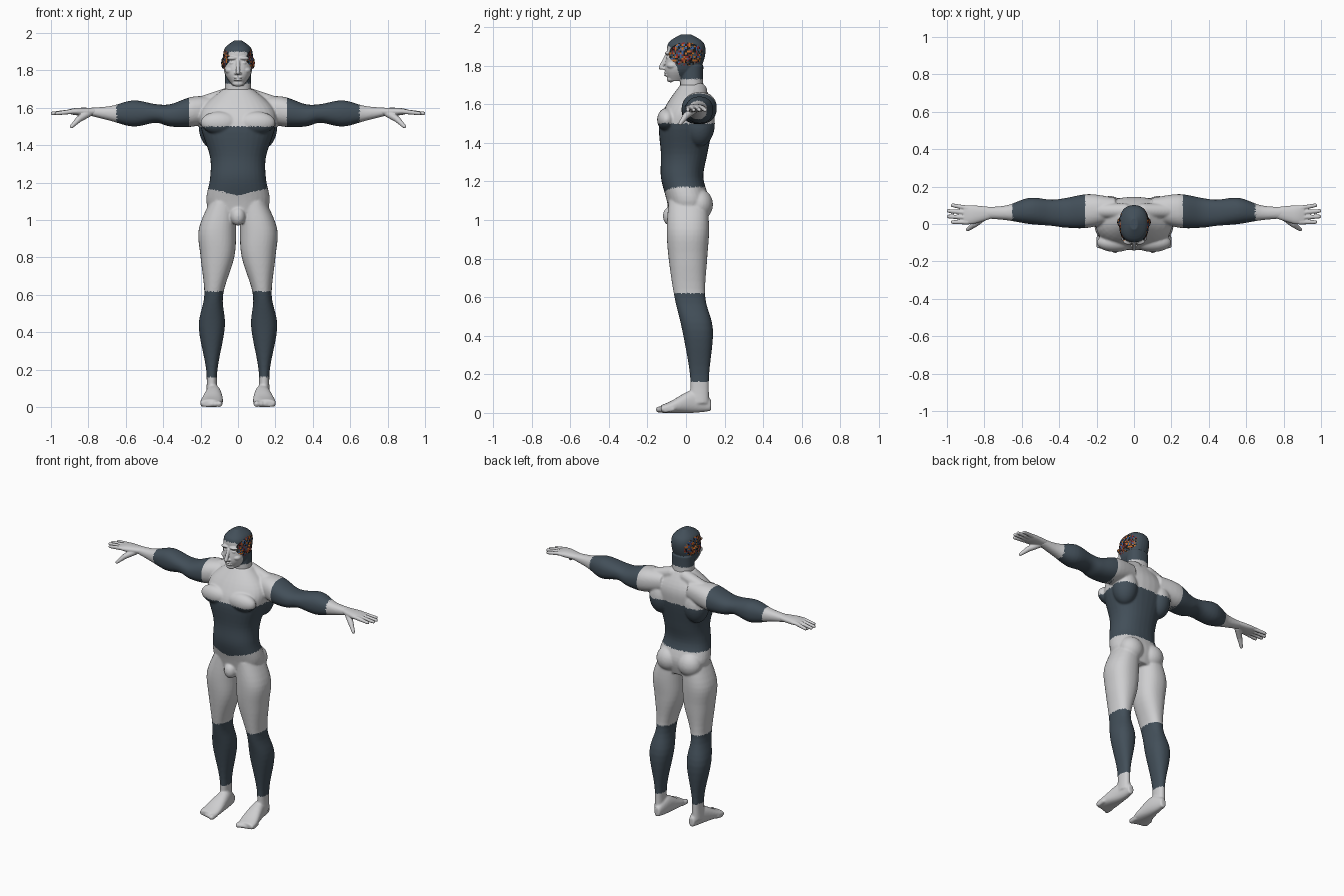
import bpy, bmesh, math, random
from mathutils import Vector, Matrix

random.seed(4)
if "Cube" in bpy.data.objects:
    bpy.data.objects.remove(bpy.data.objects["Cube"])


def material(name, *rgb):
    mat = bpy.data.materials.new(name)
    mat.use_nodes = True
    mat.diffuse_color = (*rgb, 1)
    mat.node_tree.nodes["Principled BSDF"].inputs["Base Color"].default_value = (*rgb, 1)
    return mat


MATS = [material("light_grey", .62, .62, .63),
        material("dark_slate", .055, .078, .1),
        material("black", .01, .01, .01),
        material("orange", .55, .14, .02),
        material("blue", .04, .12, .35),
        material("dark_red", .25, .02, .02)]
LIGHT, DARK, BLACK, ORANGE, BLUE, RED = range(len(MATS))
AXES = {"x": (0, 1, 2), "y": (1, 0, 2), "z": (2, 0, 1)}


def mix(start, end, t):
    return start + (end - start) * t


def smooth_rows(rows, steps=5):
    """Bezier interpolation through the section rows."""
    rows = [Vector(r) for r in rows]
    out = []
    for i, (start, end) in enumerate(zip(rows, rows[1:])):
        before, after = rows[max(i - 1, 0)], rows[min(i + 2, len(rows) - 1)]
        handles = [start, start + (end - before) / 6, end - (after - start) / 6, end]
        for k in range(steps):
            points = handles
            while len(points) > 1:
                points = [mix(p, q, k / steps) for p, q in zip(points, points[1:])]
            out.append(points[0])
    return out + rows[-1:]


def rounded(value, power=.88):
    """Swell a circle coordinate slightly towards a rounded square."""
    return math.copysign(abs(value) ** power, value)


def loft(bm, axis, rows, side=1, count=32):
    """Skin oval sections (position, two centre values, two radii) along an axis."""
    along, across, up = AXES[axis]
    rings = []
    for position, center_a, center_b, radius_a, radius_b in smooth_rows(rows):
        ring = []
        for k in range(count):
            angle = math.tau * k / count
            co = Vector((0, 0, 0))
            co[along] = position
            co[across] = center_a + radius_a * rounded(math.cos(angle))
            co[up] = center_b + radius_b * rounded(math.sin(angle))
            co.x *= side
            ring.append(bm.verts.new(co))
        rings.append(ring)
    for low, high in zip(rings, rings[1:]):
        for k in range(count):
            j = (k + 1) % count
            bm.faces.new((low[k], low[j], high[j], high[k]))
    bm.faces.new(rings[0])
    bm.faces.new(rings[-1])


def blob(bm, center, radii):
    matrix = Matrix.Translation(center) @ Matrix.Diagonal((*radii, 1))
    bmesh.ops.create_uvsphere(bm, u_segments=24, v_segments=16, radius=1, matrix=matrix)


def pair(bm, center, radii):
    """The same blob on the left and on the right."""
    for side in (1, -1):
        blob(bm, (side * center[0], *center[1:]), radii)


def rod(bm, points, radii, side=1):
    """Tapered round rod through points, with round joints."""
    points = [Vector((side * x, y, z)) for x, y, z in points]
    for point, radius in zip(points, radii):
        blob(bm, point, (radius, radius, radius))
    for start, end, wide, thin in zip(points, points[1:], radii, radii[1:]):
        turn = (end - start).to_track_quat("Z", "Y").to_matrix().to_4x4()
        bmesh.ops.create_cone(bm, cap_ends=True, segments=20, radius1=wide, radius2=thin,
                              depth=(end - start).length,
                              matrix=Matrix.Translation(mix(start, end, .5)) @ turn)


def finish(bm, name, voxel, softness, rule):
    """Fuse the forms into one skin, soften it and colour its faces by rule."""
    bmesh.ops.recalc_face_normals(bm, faces=bm.faces)
    mesh = bpy.data.meshes.new(name)
    bm.to_mesh(mesh)
    bm.free()
    ob = bpy.data.objects.new(name, mesh)
    bpy.context.collection.objects.link(ob)
    bpy.context.view_layer.objects.active = ob
    fuse = ob.modifiers.new("fuse", "REMESH")
    fuse.mode, fuse.voxel_size = "VOXEL", voxel
    soften = ob.modifiers.new("soften", "SMOOTH")
    soften.factor, soften.iterations = .5, softness
    for modifier in ("fuse", "soften"):
        bpy.ops.object.modifier_apply(modifier=modifier)
    for mat in MATS:
        ob.data.materials.append(mat)
    for face in ob.data.polygons:
        face.use_smooth = True
        face.material_index = rule(face.center)


def ragged(value):
    """Shift a colour border a little so that its edge is uneven."""
    return value + random.uniform(-.004, .004)


def body_rule(co):
    x, z = abs(co.x), ragged(co.z)
    if x > .26:
        return DARK if ragged(x) < .65 else LIGHT
    dip = max(0, .04 - x / 4) if co.y < 0 else 0
    return DARK if 1.17 - dip < z < 1.5 or .16 < z < .62 else LIGHT


patches = {}


def head_rule(co):
    if abs(co.x) > .045 and math.hypot(co.y / .09, (co.z - 1.86) / .06) < 1:
        cell = tuple(round(value / .009) for value in co)
        if cell not in patches:
            patches[cell] = random.choice((BLACK, BLACK, BLACK, DARK, DARK,
                                           ORANGE, ORANGE, BLUE, RED))
        return patches[cell]
    z = ragged(co.z)
    behind_temple = co.y > -.03 - (z - 1.74) / 3
    return DARK if z > 1.9 or (z > 1.73 and behind_temple) else LIGHT


# Torso with chest, back and seat muscles
bm = bmesh.new()
loft(bm, "z", [(1, 0, .01, .13, .09), (1.1, 0, .01, .17, .11), (1.22, 0, -.02, .15, .11),
               (1.34, 0, -.01, .15, .12), (1.5, 0, 0, .2, .14), (1.6, 0, .02, .19, .12),
               (1.7, 0, .03, .08, .06)])
pair(bm, (.1, -.1, 1.52), (.1, .05, .06))
pair(bm, (.13, .07, 1.5), (.08, .08, .12))
pair(bm, (.08, .07, 1.08), (.08, .07, .08))
blob(bm, (0, -.08, 1.02), (.04, .04, .05))

# Legs, feet, arms and shoulder slopes
leg = [(1.1, .08, .01, .07, .1), (.95, .11, .01, .1, .11), (.8, .11, .01, .09, .1),
       (.6, .13, .02, .05, .08), (.43, .14, .06, .07, .08), (.2, .14, .07, .03, .05),
       (.05, .14, .07, .03, .05)]
foot = [(.13, .13, .04, .02, .03), (.04, .13, .06, .04, .06), (-.08, .14, .03, .06, .03),
        (-.13, .15, .02, .05, .02)]
arm = [(.1, .08, 1.6, .06, .06), (.24, .07, 1.58, .09, .08), (.36, .06, 1.56, .08, .06),
       (.44, .06, 1.57, .07, .05), (.56, .07, 1.57, .07, .07), (.68, .06, 1.57, .04, .04),
       (.8, .06, 1.58, .03, .02)]
for side in (1, -1):
    loft(bm, "z", leg, side)
    loft(bm, "y", foot, side)
    loft(bm, "x", arm, side)
    rod(bm, [(.05, .07, 1.67), (.2, .07, 1.62)], [.04, .04], side)
    for toe in range(5):
        x, y, radius = .1 + toe * .022, -.14 + toe * .008, .017 - toe * .001
        rod(bm, [(x, y + .04, .02), (x, y, radius)], [radius, radius], side)
finish(bm, "body", .006, 6, body_rule)

# Hands: palm, four fingers and a lowered thumb
palm = [(.76, .06, 1.58, .03, .02), (.86, .05, 1.58, .05, .02), (.91, .05, 1.58, .05, .01)]
for side, name in ((1, "left_hand"), (-1, "right_hand")):
    bm = bmesh.new()
    loft(bm, "x", palm, side)
    for finger in range(4):
        tip = .995 - (finger - 1.5) ** 2 / 90
        rod(bm, [(.89, .01 + finger * .025, 1.58), (tip, .01 + finger * .03, 1.57)],
            [.013, .01], side)
    rod(bm, [(.8, .04, 1.57), (.85, 0, 1.54), (.89, -.03, 1.5)], [.02, .017, .01], side)
    finish(bm, name, .004, 3, lambda co: LIGHT)

# Head and neck
bm = bmesh.new()
loft(bm, "z", [(1.72, 0, -.05, .03, .04), (1.78, 0, -.02, .07, .09), (1.86, 0, 0, .08, .1),
               (1.92, 0, 0, .07, .09), (1.96, 0, 0, .02, .03)])
loft(bm, "z", [(1.6, 0, .04, .08, .07), (1.7, 0, .03, .07, .06), (1.8, 0, .03, .07, .06)])
face_pairs = {"brow": ((.03, -.09, 1.865), (.03, .02, .01)),
              "eye": ((.03, -.085, 1.84), (.017, .017, .01)),
              "cheek": ((.04, -.07, 1.8), (.03, .03, .02)),
              "ear": ((.08, .01, 1.84), (.01, .02, .03)),
              "nostril": ((.01, -.11, 1.785), (.01, .015, .008))}
for center, radii in face_pairs.values():
    pair(bm, center, radii)
rod(bm, [(0, -.1, 1.85), (0, -.13, 1.79)], [.01, .012])  # nose
for z in (1.75, 1.763):                                  # lips
    blob(bm, (0, -.1, z), (.025, .015, .006))
blob(bm, (0, -.08, 1.73), (.03, .02, .017))              # chin
finish(bm, "head", .0035, 3, head_rule)
